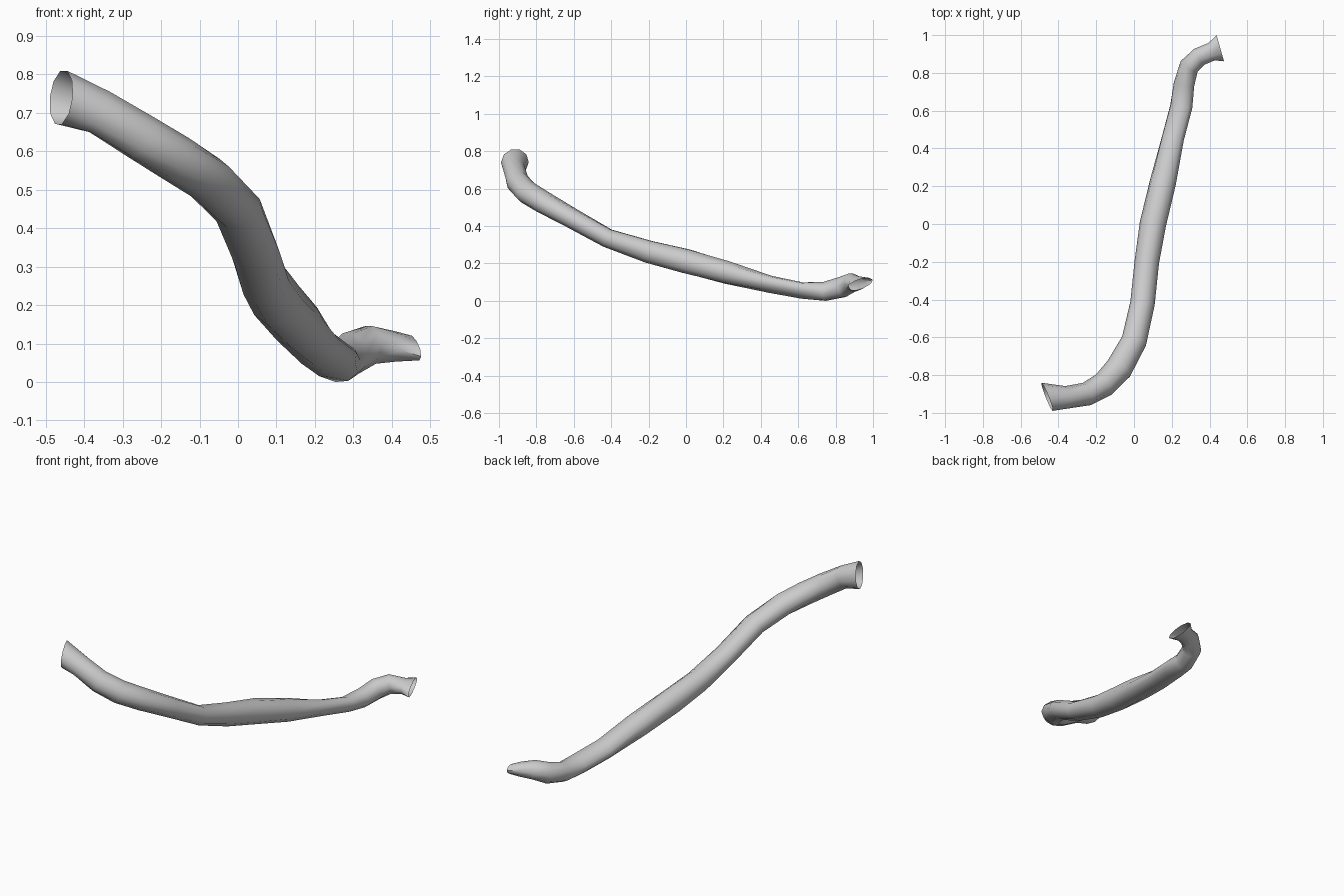
import bpy, bmesh, math
from mathutils import Vector

if "Cube" in bpy.data.objects:
    bpy.data.objects.remove(bpy.data.objects["Cube"])

SIDES = 10

# Centre x, y, z, width, height and roll (degrees, right side up) along the tube
STATIONS = [
    (-0.46, -0.915, 0.75, 0.16, 0.14, 0),
    (-0.36, -0.918, 0.712, 0.12, 0.118, 0),
    (-0.25, -0.90, 0.645, 0.125, 0.12, 0),
    (-0.16, -0.85, 0.59, 0.135, 0.12, 0),
    (-0.08, -0.765, 0.538, 0.145, 0.115, 0),
    (0.0, -0.62, 0.457, 0.135, 0.105, 0),
    (0.045, -0.42, 0.345, 0.13, 0.10, 0),
    (0.068, -0.20, 0.272, 0.13, 0.12, 0),
    (0.10, 0.0, 0.222, 0.14, 0.13, 0),
    (0.153, 0.22, 0.161, 0.14, 0.12, 8),
    (0.205, 0.45, 0.098, 0.125, 0.085, 20),
    (0.25, 0.62, 0.065, 0.125, 0.08, 20),
    (0.265, 0.74, 0.06, 0.11, 0.10, 5),
    (0.292, 0.835, 0.083, 0.105, 0.11, 0),
    (0.345, 0.885, 0.106, 0.10, 0.10, 0),
    (0.41, 0.912, 0.102, 0.10, 0.075, -12),
    (0.457, 0.93, 0.099, 0.15, 0.05, -18),
]
# Slanted openings at both ends
START_DIR = Vector((0.93, 0.37, -0.11))
END_DIR = Vector((0.96, 0.27, 0.0))

grey = bpy.data.materials.new("light grey")
grey.diffuse_color = (0.6, 0.6, 0.6, 1)
grey.use_nodes = True
grey.node_tree.nodes["Principled BSDF"].inputs["Base Color"].default_value = grey.diffuse_color

bm = bmesh.new()
centres = [Vector(s[:3]) for s in STATIONS]
rings = []
for i, (x, y, z, w, h, roll) in enumerate(STATIONS):
    if i == 0:
        t = START_DIR.normalized()
    elif i == len(STATIONS) - 1:
        t = END_DIR.normalized()
    else:
        t = ((centres[i + 1] - centres[i]).normalized()
             + (centres[i] - centres[i - 1]).normalized()).normalized()
    side = t.cross(Vector((0, 0, 1))).normalized()
    up = side.cross(t)
    r = math.radians(roll)
    a, b = side * math.cos(r) + up * math.sin(r), up * math.cos(r) - side * math.sin(r)
    ring = []
    for k in range(SIDES):
        q = 2 * math.pi * k / SIDES
        ring.append(bm.verts.new(centres[i] + a * (w / 2 * math.cos(q))
                                 + b * (h / 2 * math.sin(q) * 1.04)))
    rings.append(ring)

# Skin between neighbouring rings, ends left open
for r0, r1 in zip(rings, rings[1:]):
    for k in range(SIDES):
        n = (k + 1) % SIDES
        bm.faces.new((r0[k], r0[n], r1[n], r1[k]))
bmesh.ops.recalc_face_normals(bm, faces=bm.faces)

# Rest the tube on the ground
low = min(v.co.z for v in bm.verts)
bmesh.ops.translate(bm, verts=bm.verts, vec=(0, 0, -low))

mesh = bpy.data.meshes.new("bent_tube")
bm.to_mesh(mesh)
bm.free()
mesh.materials.append(grey)
tube = bpy.data.objects.new("bent_tube", mesh)
bpy.context.collection.objects.link(tube)
bpy.context.view_layer.objects.active = tube
tube.select_set(True)
bpy.ops.object.shade_smooth_by_angle(angle=math.radians(45))
